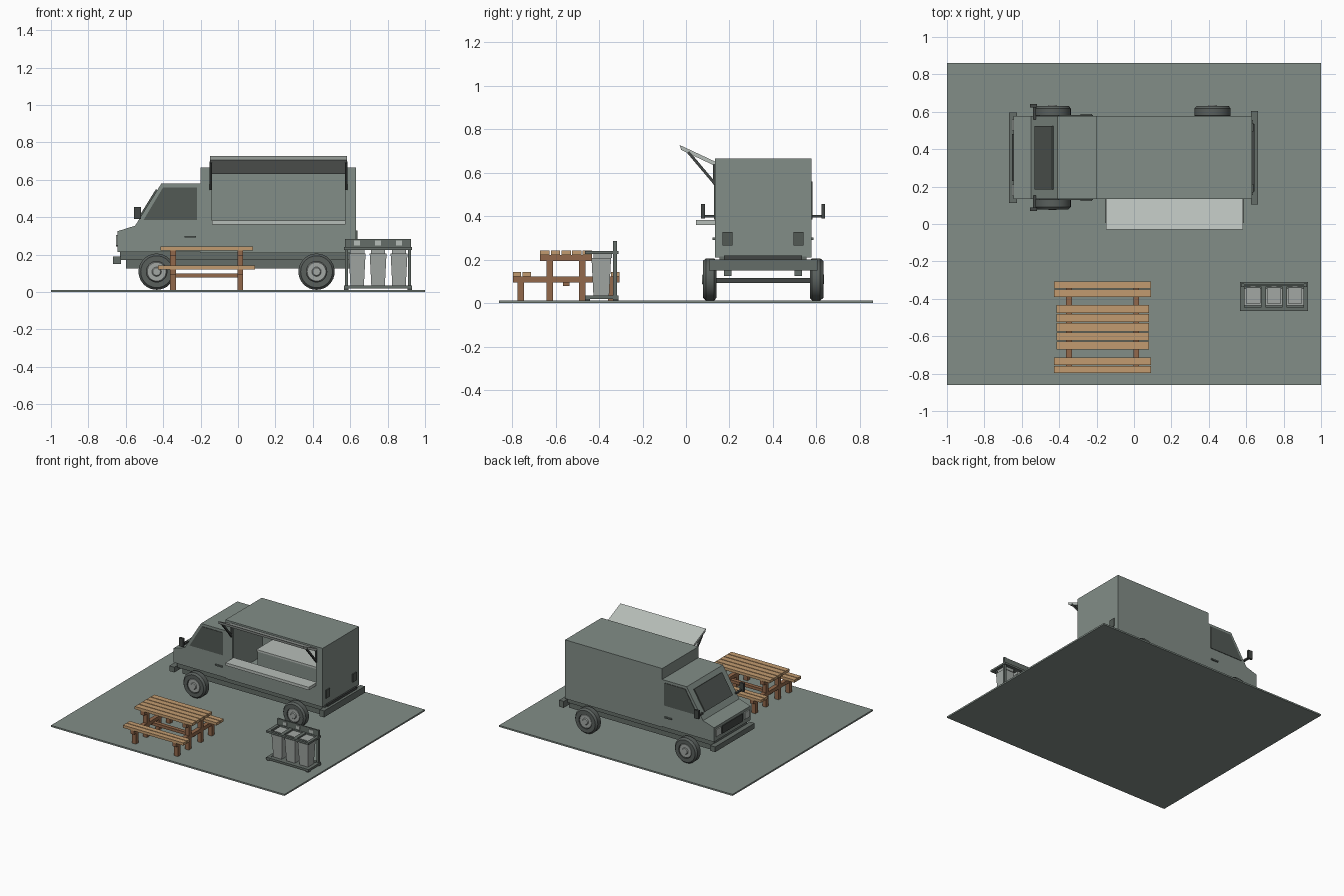
import bpy, bmesh, math
from mathutils import Vector

default = bpy.data.objects.get("Cube")
if default:
    bpy.data.objects.remove(default, do_unlink=True)


def material(name, r, g, b):
    m = bpy.data.materials.new(name)
    m.use_nodes = True
    m.diffuse_color = (r, g, b, 1)
    m.node_tree.nodes["Principled BSDF"].inputs["Base Color"].default_value = (r, g, b, 1)
    return m


SAGE = material("sage paint", .225, .27, .245)
PALE = material("pale metal", .47, .51, .48)
BIN = material("bin grey", .36, .39, .37)
GLASS = material("dark glass", .085, .1, .09)
CHASSIS = material("chassis grey", .13, .155, .14)
TYRE = material("tyre rubber", .1, .115, .108)
DARK = material("dark trim", .055, .062, .058)
PLANK = material("plank wood", .54, .33, .16)
TIMBER = material("leg wood", .29, .14, .07)


def finish(name, bm, mat):
    bmesh.ops.recalc_face_normals(bm, faces=bm.faces)
    me = bpy.data.meshes.new(name)
    bm.to_mesh(me)
    bm.free()
    me.materials.append(mat)
    ob = bpy.data.objects.new(name, me)
    bpy.context.collection.objects.link(ob)
    return ob


def box(name, mat, x, y, z, taper=1):
    """Box from (low, high) ranges; taper narrows the bottom."""
    bm = bmesh.new()
    bmesh.ops.create_cube(bm, size=1)
    for v in bm.verts:
        k = taper if v.co.z < 0 else 1
        v.co = Vector(((x[0] + x[1]) / 2 + v.co.x * (x[1] - x[0]) * k,
                       (y[0] + y[1]) / 2 + v.co.y * (y[1] - y[0]) * k,
                       z[0] if v.co.z < 0 else z[1]))
    return finish(name, bm, mat)


def prism(name, mat, points, axis, low, high):
    """Extrude a profile along y (points are x, z) or x (points are y, z)."""
    bm = bmesh.new()
    place = (lambda p: (p[0], low, p[1])) if axis == "y" else (lambda p: (low, p[0], p[1]))
    face = bm.faces.new([bm.verts.new(place(p)) for p in points])
    new = bmesh.ops.extrude_face_region(bm, geom=[face])["geom"]
    step = Vector((0, high - low, 0)) if axis == "y" else Vector((high - low, 0, 0))
    bmesh.ops.translate(bm, verts=[g for g in new if isinstance(g, bmesh.types.BMVert)], vec=step)
    return finish(name, bm, mat)


def bar(name, mat, a, b, size):
    """Square bar between two points."""
    a, b = Vector(a), Vector(b)
    bm = bmesh.new()
    bmesh.ops.create_cube(bm, size=1)
    bmesh.ops.scale(bm, verts=bm.verts, vec=(size, size, (b - a).length))
    ob = finish(name, bm, mat)
    ob.rotation_euler = (b - a).to_track_quat("Z", "Y").to_euler()
    ob.location = (a + b) / 2
    return ob


def lathe(name, mat, profile, centre, side):
    """Spin (radius, offset) points round the y axis."""
    bm = bmesh.new()
    vs = [bm.verts.new((r, side * o, 0)) for r, o in profile]
    edges = [bm.edges.new(p) for p in zip(vs, vs[1:])]
    bmesh.ops.spin(bm, geom=vs + edges, cent=(0, 0, 0), axis=(0, 1, 0),
                   angle=math.tau, steps=32, use_duplicate=False)
    bmesh.ops.remove_doubles(bm, verts=bm.verts, dist=1e-4)
    ob = finish(name, bm, mat)
    ob.location = centre
    bpy.ops.object.select_all(action="DESELECT")
    ob.select_set(True)
    bpy.context.view_layer.objects.active = ob
    bpy.ops.object.shade_smooth_by_angle(angle=math.radians(30))


G = .012           # ground top
MID = .355         # truck centre line
HALF = .2225       # truck half width
Y0, Y1 = MID - HALF, MID + HALF
box("ground_slab", SAGE, (-1, 1), (-.86, .86), (0, G))

# Cargo body: panels around a serving opening
T = .015
OX, OZ = (-.14, .575), (.38, .635)
box("body_floor", SAGE, (-.2, .632), (Y0, Y1), (.21, .225))
box("body_roof", SAGE, (-.2, .632), (Y0, Y1), (.65, .665))
box("body_left_wall", SAGE, (-.2, .632), (Y1 - T, Y1), (.225, .65))
box("body_rear_wall", SAGE, (.632 - T, .632), (Y0, Y1 - T), (.225, .65))
box("body_cab_wall", SAGE, (-.2, -.2 + T), (Y0, Y1 - T), (.225, .65))
box("serving_wall_low", SAGE, (-.2 + T, .632 - T), (Y0, Y0 + T), (.225, OZ[0]))
box("serving_wall_high", SAGE, (-.2 + T, .632 - T), (Y0, Y0 + T), (OZ[1], .65))
box("serving_wall_front", SAGE, (-.2 + T, OX[0]), (Y0, Y0 + T), OZ)
box("serving_wall_rear", SAGE, (OX[1], .632 - T), (Y0, Y0 + T), OZ)
box("serving_counter", PALE, OX, (.045, Y0 + T), (.36, .382))
box("kitchen_cabinet", SAGE, (-.08, .615), (.35, Y1 - T), (.225, .37))
box("kitchen_worktop", PALE, (-.085, .615), (.345, Y1 - T), (.37, .384))

# Awning and its struts
prism("awning", PALE, [(-.03, .728), (-.022, .705), (Y0, .632), (Y0, .652)], "x", -.15, .583)
for x in (-.145, .578):
    bar("awning_strut", DARK, (x, .01, .695), (x, Y0, .55), .013)
    box("strut_bracket", DARK, (x - .006, x + .006), (Y0 - .008, Y0), (.545, .64))

# Cab with windows
prism("cab", SAGE, [(-.645, .215), (-.645, .325), (-.55, .355), (-.41, .58), (-.2, .58), (-.2, .215)],
      "y", Y0, Y1)
prism("windscreen", GLASS, [(-.525, .395), (-.532, .399), (-.439, .55), (-.431, .546)],
      "y", MID - .17, MID + .17)
box("grille", DARK, (-.651, -.645), (MID - .125, MID + .125), (.245, .305))
for s in (-1, 1):
    def across(a, b):
        return tuple(sorted((MID + s * a, MID + s * b)))
    prism("door_window", GLASS, [(-.505, .385), (-.4, .56), (-.22, .56), (-.22, .385)],
          "y", *across(HALF - .002, HALF + .004))
    box("door_handle", CHASSIS, (-.285, -.225), across(HALF, HALF + .01), (.291, .301))
    box("mirror", DARK, (-.555, -.518), across(.268, .286), (.39, .455))
    box("mirror_arm", DARK, (-.54, -.525), across(HALF - .02, .27), (.394, .406))
    box("headlight", PALE, (-.653, -.645), across(.145, .205), (.25, .305))
    box("tail_light", GLASS, (.632, .639), across(.14, .186), (.265, .328))
    box("chassis_rail", CHASSIS, (-.6, .63), across(.145, .18), (.125, .18))
    # Wheels
    for x in (-.435, .42):
        hub = (x, MID + s * .245, .109)
        lathe("tyre", TYRE, [(0, -.03), (.085, -.03), (.097, -.02), (.097, .018),
                             (.085, .032), (.055, .032), (.055, .02), (0, .02)], hub, s)
        lathe("hubcap", BIN, [(.055, .02), (.05, .03), (.025, .03), (.02, .036), (0, .036)], hub, s)

# Underbody
box("chassis", CHASSIS, (-.63, .636), (MID - .2, MID + .2), (.172, .215))
box("front_bumper", CHASSIS, (-.668, -.625), (MID - .242, MID + .242), (.15, .19))
box("rear_bumper", CHASSIS, (.625, .664), (MID - .25, MID + .25), (.15, .2))
box("rear_step", DARK, (.632, .644), (MID - .18, MID + .18), (.2, .218))
for x in (-.435, .42):
    box("axle", DARK, (x - .012, x + .012), (MID - .22, MID + .22), (.093, .115))

# Picnic table
TY = -.552
for i in range(5):
    y = TY + (i - 2) * .0488
    box("table_plank", PLANK, (-.415, .08), (y - .0215, y + .0215), (.222, .243))
for s in (-1, 1):
    for d in (.182, .226):
        y = TY + s * d
        box("bench_plank", PLANK, (-.428, .09), (y - .0195, y + .0195), (.122, .143))
for x in (-.348, .012):
    across_x = (x - .016, x + .016)
    box("table_beam", TIMBER, across_x, (TY - .12, TY + .12), (.193, .222))
    box("bench_beam", TIMBER, across_x, (TY - .245, TY + .245), (.094, .122))
    for d in (-.208, -.075, .075, .208):
        box("table_leg", TIMBER, across_x, (TY + d - .015, TY + d + .015),
            (G, .1 if abs(d) > .1 else .2))
box("stretcher", TIMBER, (-.348, .012), (TY - .015, TY + .015), (.078, .1))

# Waste sorting station: frame, bins and signs
FX, FY = (.567, .93), (-.465, -.31)
for z in ((.018, .034), (.225, .24)):
    for y in ((FY[0], FY[0] + .018), (FY[1] - .025, FY[1])):
        box("station_rail", CHASSIS, FX, y, z)
    for x in (FX[0], FX[1] - .024):
        box("station_side_rail", CHASSIS, (x, x + .024), FY, z)
for x in (.692, .805):
    box("station_divider", CHASSIS, (x - .014, x + .014), FY, (.225, .24))
box("station_base", CHASSIS, FX, FY, (.02, .03))
for x in (FX[0] + .004, FX[1] - .022):
    box("station_post", CHASSIS, (x, x + .018), (-.336, -.318), (G, .285))
    for y in (FY[0], FY[1] - .024):
        box("station_foot", DARK, (x - .003, x + .021), (y, y + .024), (G, .02))
box("sign_board", CHASSIS, (.575, .922), (-.332, -.322), (.24, .285))
for x in (.637, .749, .861):
    box("bin", BIN, (x - .045, x + .045), (-.435, -.345), (.03, .207), .8)
    box("bin_lid", BIN, (x - .038, x + .038), (-.425, -.34), (.207, .232))
    box("bin_sign", PALE, (x - .016, x + .016), (-.337, -.332), (.25, .275))
